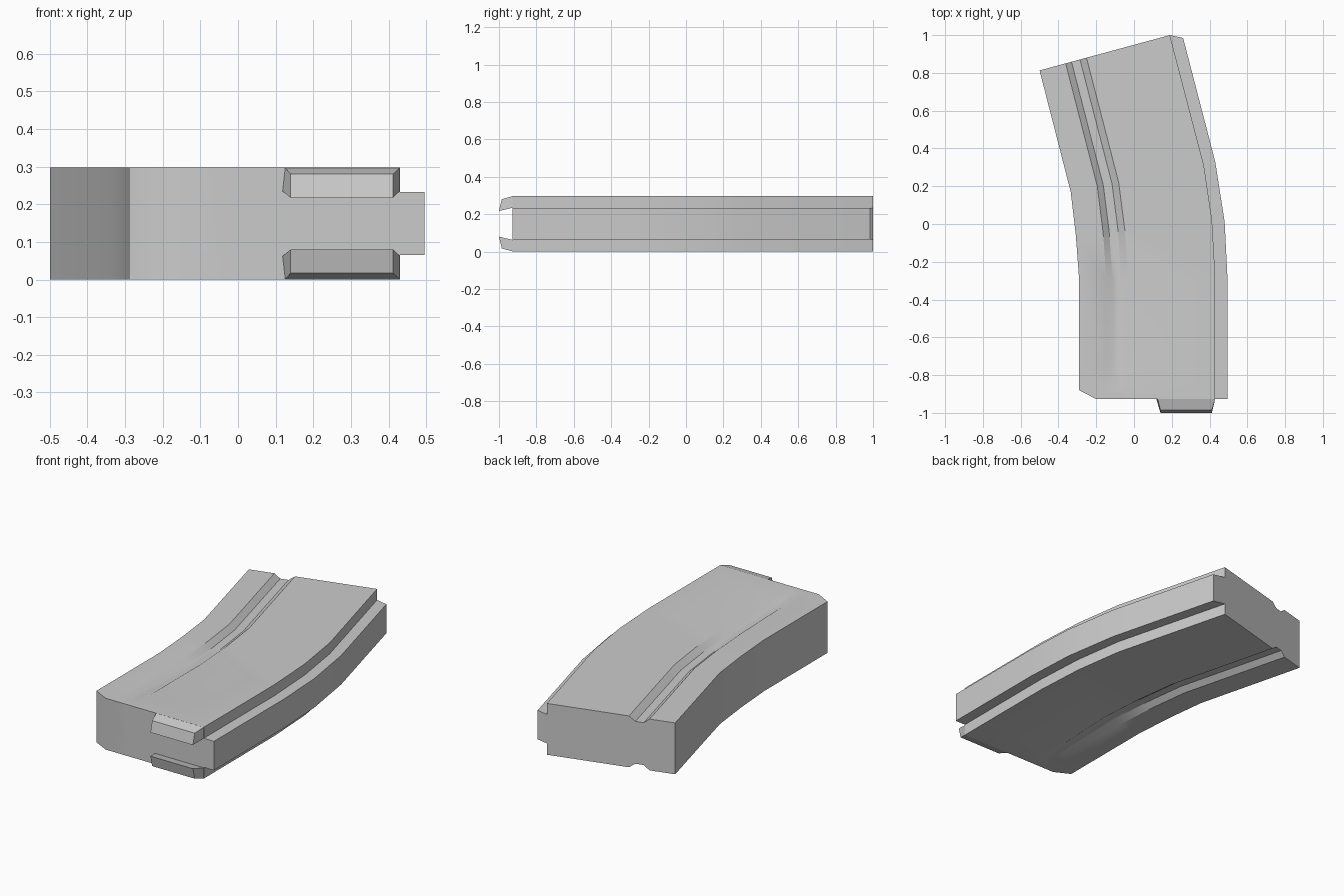
import bpy, bmesh
from mathutils import Vector

if "Cube" in bpy.data.objects:
    bpy.data.objects.remove(bpy.data.objects["Cube"])

H = 0.297            # total thickness
RIB = (0.065, 0.233) # rib bottom and top


def make_object(name, bm, smooth_angle=None):
    bmesh.ops.recalc_face_normals(bm, faces=bm.faces[:])
    mesh = bpy.data.meshes.new(name)
    bm.to_mesh(mesh)
    bm.free()
    obj = bpy.data.objects.new(name, mesh)
    bpy.context.collection.objects.link(obj)
    if smooth_angle:
        bpy.ops.object.select_all(action='DESELECT')
        obj.select_set(True)
        bpy.context.view_layer.objects.active = obj
        bpy.ops.object.shade_smooth_by_angle(angle=smooth_angle)
    return obj


# Stations along the curve: inner edge, outer edge, rib edge, groove depth
STATIONS = [
    ((-0.20, -0.927), (0.43, -0.927), (0.495, -0.927), 0.0),
    ((-0.29, -0.88), (0.43, -0.87), (0.495, -0.87), 0.0),
    ((-0.29, -0.76), (0.43, -0.76), (0.495, -0.76), 0.014),
    ((-0.29, -0.30), (0.43, -0.28), (0.495, -0.29), 0.026),
    ((-0.308, -0.06), (0.413, 0.02), (0.48, 0.01), 0.026),
    ((-0.335, 0.17), (0.37, 0.31), (0.43, 0.33), 0.026),
    ((-0.50, 0.813), (0.19, 1.0), (0.26, 0.985), 0.026),
]
# Groove profile: fraction across the width, fraction of depth
GROOVE = [(0.20, 0), (0.245, 1), (0.31, 1), (0.36, 0)]


def section(inner, outer, rib, depth):
    a, b, r = Vector(inner), Vector(outer), Vector(rib)
    pts = [(a, 0)]
    pts += [(a.lerp(b, t), d * depth) for t, d in GROOVE]
    pts += [(b, 0), (b, RIB[0]), (r, RIB[0]), (r, RIB[1]), (b, RIB[1]), (b, H)]
    pts += [(a.lerp(b, t), H - d * depth) for t, d in reversed(GROOVE)]
    pts += [(a, H)]
    return [(p.x, p.y, z) for p, z in pts]


# Curved body with stepped rib and side grooves
bm = bmesh.new()
rings = [[bm.verts.new(p) for p in section(*s)] for s in STATIONS]
for r0, r1 in zip(rings, rings[1:]):
    n = len(r0)
    for i in range(n):
        j = (i + 1) % n
        bm.faces.new((r0[i], r0[j], r1[j], r1[i]))
bm.faces.new(rings[0])
bm.faces.new(rings[-1])
make_object("curved_body", bm, 0.6)


# Tapered feed lips, upper and mirrored lower
def feed_lip(name, flip):
    base = [(0.125, -0.925, H), (0.43, -0.925, H), (0.43, -0.925, 0.235), (0.118, -0.925, 0.235)]
    tip = [(0.14, -0.985, 0.28), (0.412, -0.985, 0.28), (0.412, -1.0, 0.217), (0.14, -1.0, 0.217)]
    bm = bmesh.new()
    b, t = [[bm.verts.new((x, y, H - z if flip else z)) for x, y, z in loop]
            for loop in (base, tip)]
    bm.faces.new(b)
    bm.faces.new(t)
    for i in range(4):
        j = (i + 1) % 4
        bm.faces.new((b[i], b[j], t[j], t[i]))
    make_object(name, bm)


feed_lip("upper_lip", False)
feed_lip("lower_lip", True)
